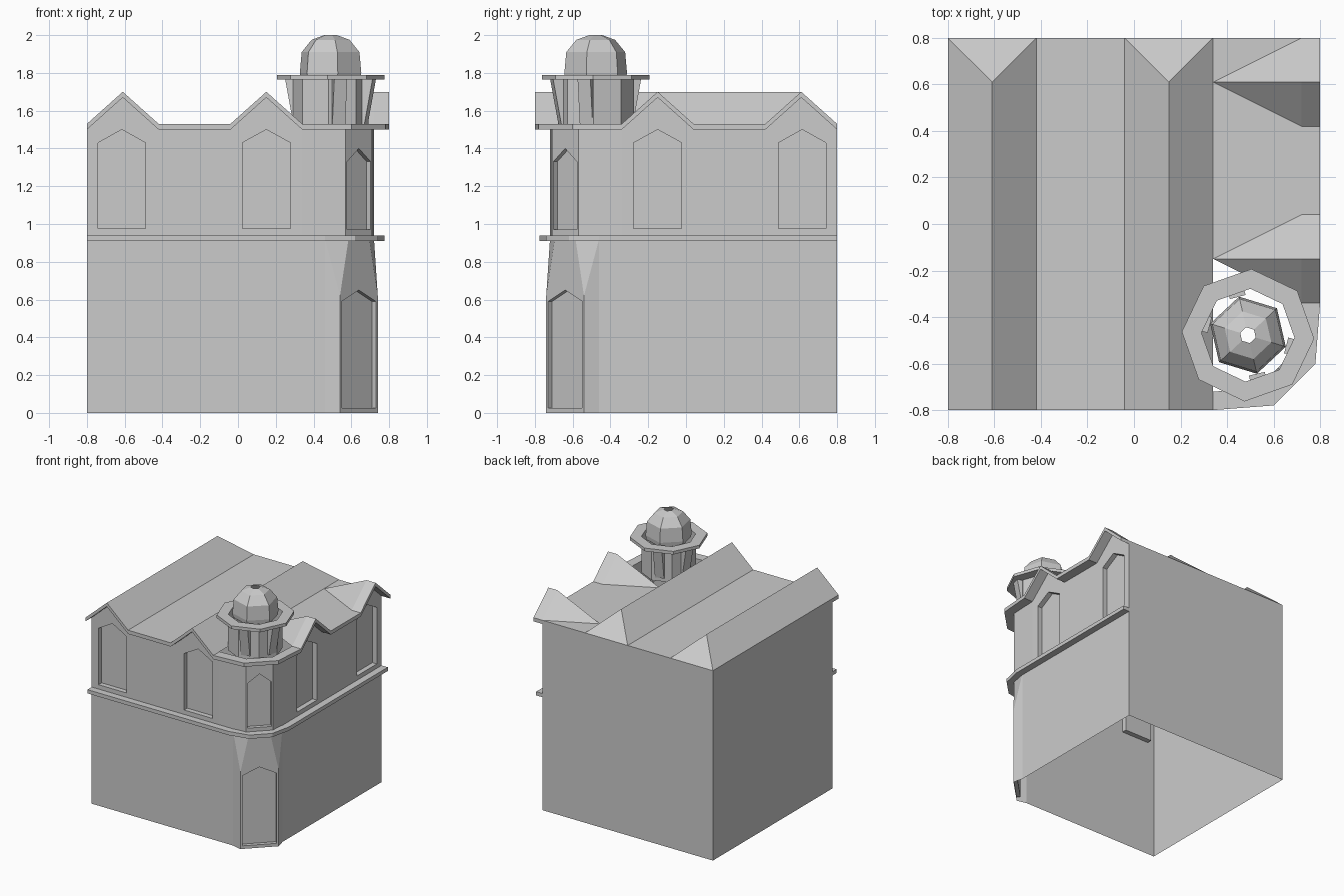
import bpy, bmesh, math
from mathutils import Vector, Matrix

if "Cube" in bpy.data.objects:
    bpy.data.objects.remove(bpy.data.objects["Cube"])

# Reflection across the building's diagonal: (x, y) -> (-y, -x)
DIAG = Matrix(((0, -1, 0, 0), (-1, 0, 0, 0), (0, 0, 1, 0), (0, 0, 0, 1)))


def finish(bm, name):
    me = bpy.data.meshes.new(name)
    bm.to_mesh(me)
    bm.free()
    ob = bpy.data.objects.new(name, me)
    bpy.context.collection.objects.link(ob)
    return ob


def sheet(name, faces, up=False, closed=False):
    bm = bmesh.new()
    for f in faces:
        bm.faces.new([bm.verts.new(p) for p in f])
    bmesh.ops.remove_doubles(bm, verts=bm.verts, dist=1e-4)
    if closed:
        bmesh.ops.recalc_face_normals(bm, faces=bm.faces)
    bm.normal_update()
    if up:
        bmesh.ops.reverse_faces(bm, faces=[f for f in bm.faces if f.normal.z < 0])
    return finish(bm, name)


def mirrored(ob, name):
    bm = bmesh.new()
    bm.from_mesh(ob.data)
    bmesh.ops.transform(bm, matrix=DIAG, verts=bm.verts)
    bmesh.ops.reverse_faces(bm, faces=bm.faces)
    return finish(bm, name)


def wall(name, a, b, outline, niches, depth):
    """Flat wall through a-b; outline in (u, z); niches are (u, half, z0, shoulder, apex)."""
    a, b = Vector((*a, 0)), Vector((*b, 0))
    d = (b - a).normalized()
    out = Vector((d.y, -d.x, 0))
    bm = bmesh.new()

    def loop(pts, inset=0):
        return [bm.verts.new(a + d * u - out * inset + Vector((0, 0, z))) for u, z in pts]

    def edges(vs):
        return [bm.edges.new((vs[i - 1], vs[i])) for i in range(len(vs))]

    rim = edges(loop(outline))
    holes = []
    for u, h, z0, zs, za in niches:
        pts = [(u - h, z0), (u + h, z0), (u + h, zs), (u, za), (u - h, zs)]
        front = loop(pts)
        rim += edges(front)
        holes.append((front, loop(pts, depth)))
    bmesh.ops.triangle_fill(bm, use_beauty=True, use_dissolve=False, edges=rim, normal=out)
    bm.normal_update()
    bmesh.ops.reverse_faces(bm, faces=[f for f in bm.faces if f.normal.dot(out) < 0])
    for front, back in holes:
        for i in range(5):
            j = (i + 1) % 5
            bm.faces.new((front[i], front[j], back[j], back[i]))
        bm.faces.new(back)
    return finish(bm, name)


def band(name, outer, inner, thick):
    """Thin strip along the front, round the corner and along the right side."""
    refl = lambda pts: pts + [(-y, -x, z) for x, y, z in reversed(pts)]
    outer, inner = refl(outer), refl(inner)
    low = lambda p: (p[0], p[1], p[2] - thick)
    rings = [(o, i, low(i), low(o)) for o, i in zip(outer, inner)]
    faces = [rings[0], rings[-1]]
    for r, s in zip(rings, rings[1:]):
        faces += [(r[k], s[k], s[(k + 1) % 4], r[(k + 1) % 4]) for k in range(4)]
    return sheet(name, faces, closed=True)


def lathe(name, profile, sides, turn, loop=False):
    pt = lambda r, z, k: (CX + r * math.cos(turn + k * math.tau / sides),
                          CY + r * math.sin(turn + k * math.tau / sides), z)
    pairs = list(zip(profile, profile[1:])) + ([(profile[-1], profile[0])] if loop else [])
    return sheet(name, [(pt(*p, k), pt(*p, k + 1), pt(*q, k + 1), pt(*q, k))
                        for p, q in pairs for k in range(sides)], closed=True)


# Lower storey walls
W = 0.72
ob = wall("lower_front_wall", (-.8, -W), (.46, -W), [(0, 0), (1.26, 0), (1.26, .92), (0, .92)], [], 0)
mirrored(ob, "lower_right_wall")
ob = sheet("lower_corner_blend_front", [
    [(.46, -W, 0), (.54, -.74, 0), (.54, -.74, .62), (.46, -W, .92)],
    [(.54, -.74, .62), (.585, -.695, .92), (.46, -W, .92)]])
mirrored(ob, "lower_corner_blend_right")
wall("corner_door_wall", (.64, -.64), (.74, -.54),
     [(-.1414, 0), (.1414, 0), (.1414, .62), (.078, .92), (-.078, .92), (-.1414, .62)],
     [(0, .127, .025, .59, .65)], .03)

# Upper storey walls with pointed window recesses
ob = wall("upper_front_wall", (-.8, -W), (.34, -W),
          [(0, .93), (1.14, .93), (1.14, 1.5), (.95, 1.67), (.76, 1.5), (.38, 1.5), (.19, 1.67), (0, 1.5)],
          [(.185, .125, .975, 1.43, 1.5), (.95, .127, .975, 1.43, 1.5)], .04)
mirrored(ob, "upper_right_wall")
ob = sheet("upper_corner_side_front", [[(.34, -W, .93), (.57, -.71, .93), (.57, -.71, 1.5), (.34, -W, 1.5)]])
mirrored(ob, "upper_corner_side_right")
wall("upper_corner_wall", (.64, -.64), (.74, -.54),
     [(-.099, .93), (.099, .93), (.099, 1.5), (-.099, 1.5)], [(0, .088, .97, 1.33, 1.4)], .03)

# Plain left and back walls
ob = sheet("left_wall", [[(-.8, .8, 0), (-.8, -W, 0), (-.8, -W, 1.53), (-.8, .8, 1.53)]])
mirrored(ob, "back_wall")

# Ledge between storeys and roof eaves
band("ledge", [(-.8, -.775, .94), (.46, -.775, .94), (.62, -.74, .94)],
     [(-.8, -W, .94), (.46, -W, .94), (.58, -.70, .94)], .03)
prof = [(-.8, 1.53), (-.61, 1.70), (-.42, 1.53), (-.04, 1.53), (.15, 1.70), (.34, 1.53)]
band("eaves", [(x, -.8, z) for x, z in prof] + [(.60, -.78, 1.53)],
     [(x, -W, z) for x, z in prof] + [(.57, -.71, 1.53)], .03)

# Main roof: two long gables running back, hipped at the far end
Z, P = 1.53, 1.70
faces = [[(x0, -W, z0), (x1, -W, z1), (x1, .61, z1), (x0, .61, z0)]
         for (x0, z0), (x1, z1) in zip(prof, prof[1:])]
for px in (-.61, .15):
    l, r, top = px - .19, px + .19, (px, .61, P)
    faces += [[(l, .61, Z), (l, .8, Z), top], [(l, .8, Z), (r, .8, Z), top], [(r, .8, Z), (r, .61, Z), top]]
faces.append([(-.42, .61, Z), (-.04, .61, Z), (-.04, .8, Z), (-.42, .8, Z)])
# Right-hand dormers and the flat between them
for py in (.61, -.15):
    tip, top = (.34, py, Z), (W, py, P)
    faces += [[tip, (W, py - .19, Z), top], [tip, top, (W, py + .19, Z)]]
faces += [[(.34, .61, Z), (.34, -.15, Z), (W, .04, Z), (W, .42, Z)],
          [(.34, .8, Z), (.34, .61, Z), (W, .8, Z)]]
sheet("roof", faces, up=True)

# Corner turret: drum, gallery ring, brackets and dome
CX, CY = .49, -.478
lathe("turret_drum", [(.2, 1.5), (.2, 1.77)], 8, math.radians(-3))
lathe("gallery_ring", [(.2, 1.765), (.285, 1.765), (.285, 1.79), (.2, 1.79)], 8, math.radians(-3), loop=True)
lathe("dome", [(.165, 1.765), (.17, 1.80), (.16, 1.91), (.105, 1.975), (.035, 2.0)], 6, math.radians(43))
for n, ang in enumerate((105, 165, -77, -15)):
    c, s = math.cos(math.radians(ang)), math.sin(math.radians(ang))
    at = lambda r, t, z: (CX + r * c - t * s, CY + r * s + t * c, z)
    secs = [[at(r, t, z) for r, t in ((.17, -.035), (ro, -.035), (ro, .035), (.17, .035))]
            for z, ro in ((1.53, .195), (1.77, .24))]
    lo, hi = secs
    sheet(f"gallery_bracket_{n + 1}", [lo, hi] + [[lo[k], lo[(k + 1) % 4], hi[(k + 1) % 4], hi[k]]
                                                  for k in range(4)], closed=True)
